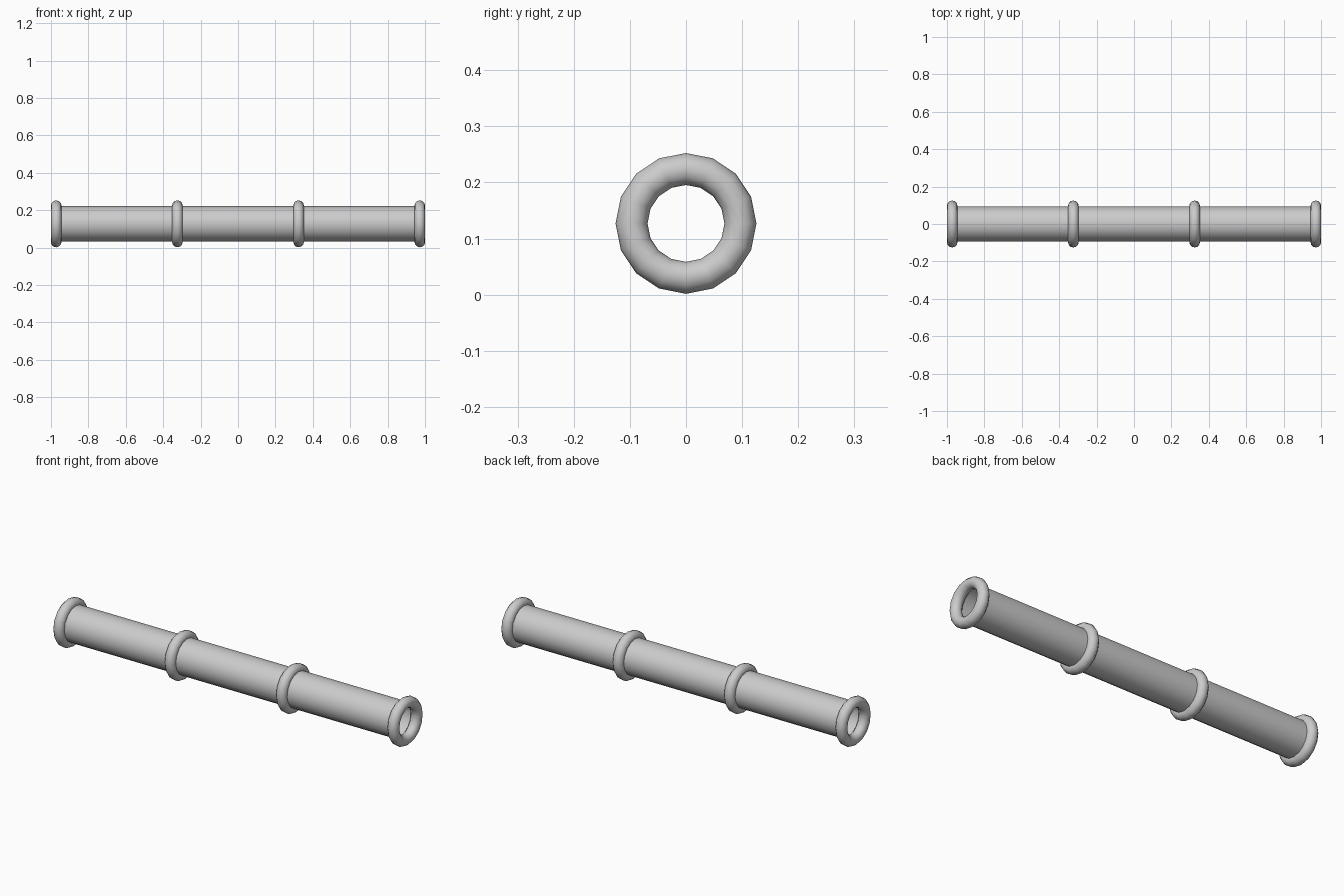
import bpy, math

if "Cube" in bpy.data.objects:
    bpy.data.objects.remove(bpy.data.objects["Cube"])

AXIS_Z = 0.127
RING_X = (-0.972, -0.324, 0.324, 0.972)


def smooth(obj, name):
    obj.name = name
    bpy.ops.object.shade_smooth_by_angle(angle=math.radians(50))


# Hollow open-ended pipe along x
bpy.ops.mesh.primitive_cylinder_add(vertices=16, radius=0.094, depth=1.944,
                                    end_fill_type='NOTHING',
                                    location=(0, 0, AXIS_Z),
                                    rotation=(0, math.pi / 2, 0))
smooth(bpy.context.object, "pipe")

# Rounded collars at the ends and at the thirds
for i, x in enumerate(RING_X):
    bpy.ops.mesh.primitive_torus_add(major_segments=16, minor_segments=12,
                                     major_radius=0.097, minor_radius=0.0285,
                                     location=(x, 0, AXIS_Z),
                                     rotation=(0, math.pi / 2, 0))
    smooth(bpy.context.object, f"collar_{i + 1}")
